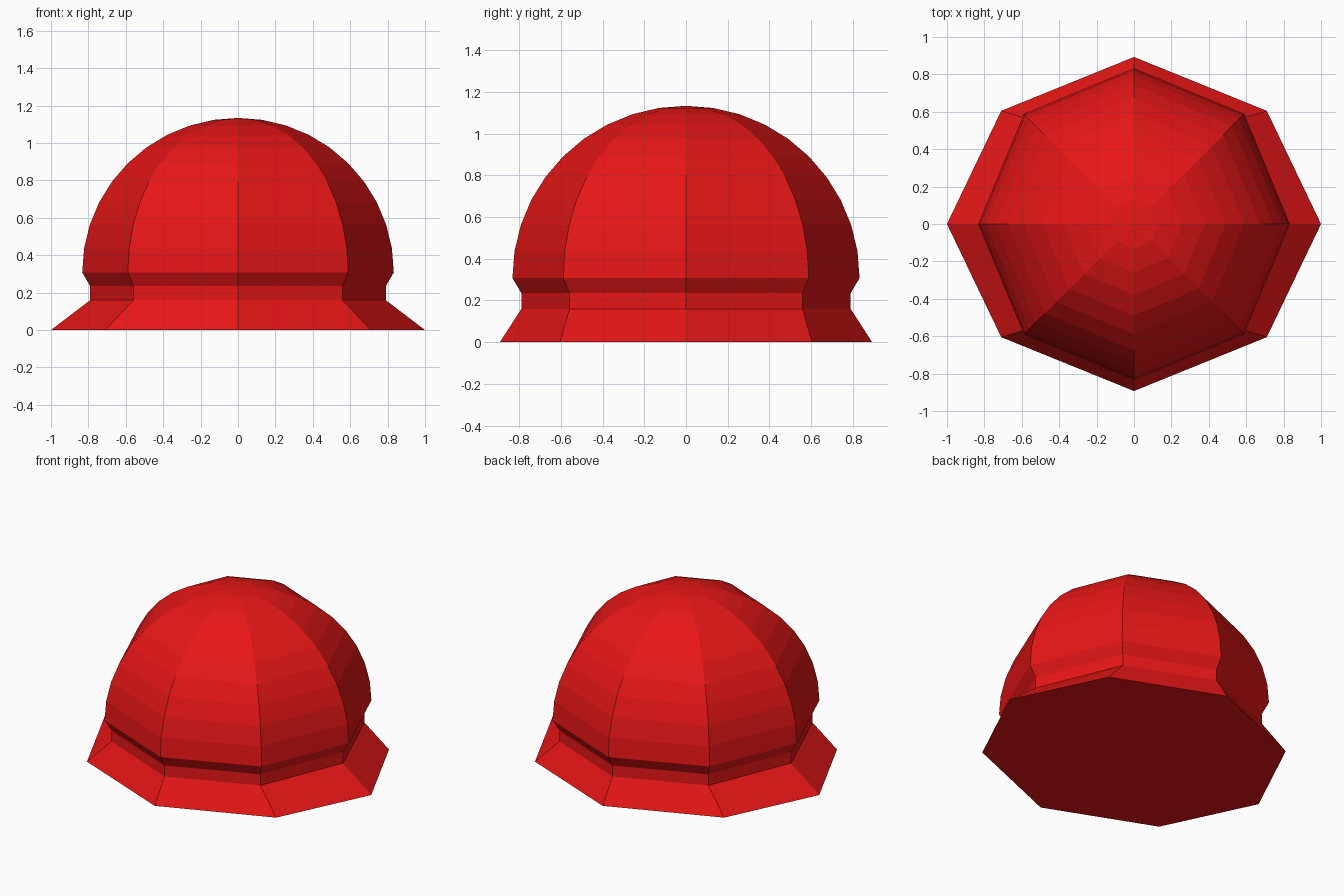
import bpy, bmesh
from math import sin, cos, pi

if "Cube" in bpy.data.objects:
    bpy.data.objects.remove(bpy.data.objects["Cube"])

SIDES = 8
red = bpy.data.materials.new("red")
red.diffuse_color = (0.8, 0.008, 0.008, 1)
red.use_nodes = True
red.node_tree.nodes["Principled BSDF"].inputs["Base Color"].default_value = red.diffuse_color


def octagon(radius, z):
    return [(radius * cos(2 * pi * i / SIDES), radius * sin(2 * pi * i / SIDES), z)
            for i in range(SIDES)]


# Flared foot: slightly squashed octagon
foot = [(1, 0, 0), (0.71, 0.605, 0), (0, 0.893, 0), (-0.71, 0.605, 0),
        (-1, 0, 0), (-0.71, -0.605, 0), (0, -0.893, 0), (0.71, -0.605, 0)]

# Neck, then a hemisphere in ten 9-degree steps
rings = [foot, octagon(0.79, 0.16), octagon(0.79, 0.235)]
for k in range(10):
    a = k * pi / 20
    rings.append(octagon(0.833 * cos(a), 0.308 + 0.826 * sin(a)))

bm = bmesh.new()
loops = [[bm.verts.new(p) for p in ring] for ring in rings]
for low, high in zip(loops, loops[1:]):
    for i in range(SIDES):
        j = (i + 1) % SIDES
        bm.faces.new((low[i], low[j], high[j], high[i]))

# Closed underside and pointed crown
bm.faces.new(loops[0][::-1])
tip = bm.verts.new((0, 0, 1.134))
for i in range(SIDES):
    bm.faces.new((loops[-1][i], loops[-1][(i + 1) % SIDES], tip))
bmesh.ops.recalc_face_normals(bm, faces=bm.faces)

mesh = bpy.data.meshes.new("dome_cap")
bm.to_mesh(mesh)
bm.free()
mesh.materials.append(red)
bpy.context.collection.objects.link(bpy.data.objects.new("dome_cap", mesh))
